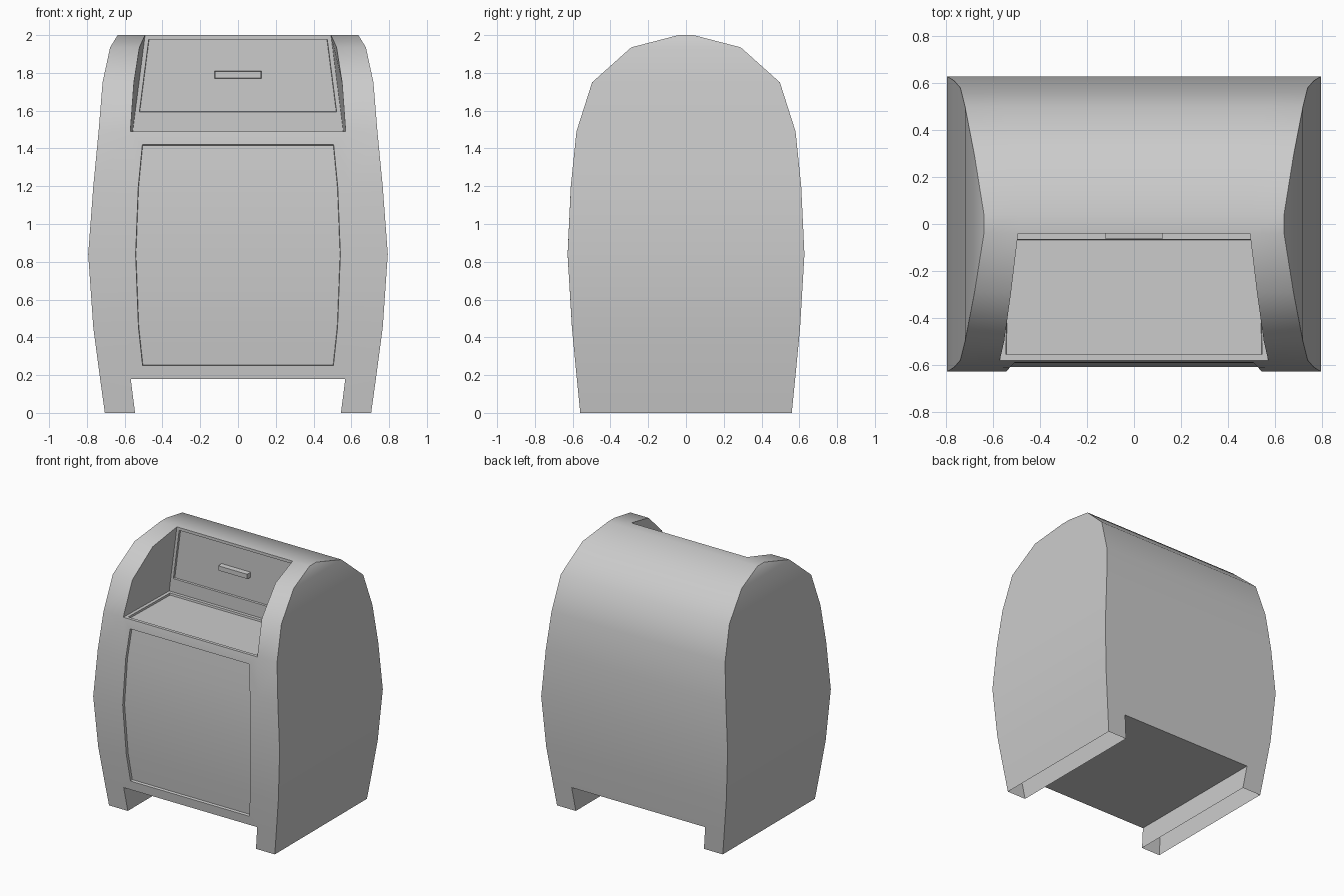
import bpy, bmesh, math

if "Cube" in bpy.data.objects:
    bpy.data.objects.remove(bpy.data.objects["Cube"])

# Stations from bottom to top: half depth, height, outer half width, inner strip half width
STATIONS = [
    (0.56, 0.0, 0.705, 0.545), (0.578, 0.18, 0.73, 0.568),
    (0.604, 0.45, 0.766, 0.597), (0.627, 0.84, 0.793, 0.612),
    (0.61, 1.2, 0.766, 0.598), (0.58, 1.49, 0.738, 0.57),
    (0.497, 1.75, 0.717, 0.551), (0.29, 1.935, 0.677, 0.522),
    (0.04, 2.0, 0.637, 0.492),
]
SHELF, TOP = 5, 8

bm = bmesh.new()


def row(y, z, outer, inner):
    return [bm.verts.new((x, y, z)) for x in (-outer, -inner, inner, outer)]


def sunken_panel(faces, margin, depth):
    """Inset a panel by a margin, then push it inwards."""
    bmesh.ops.inset_region(bm, faces=faces, thickness=margin, depth=0,
                           use_even_offset=True, use_boundary=True)
    bmesh.ops.inset_region(bm, faces=faces, thickness=0.002, depth=-depth,
                           use_even_offset=True, use_boundary=True)


# Shell wrapped from front bottom, over the top, to back bottom
rows = [row(-y, z, o, i) for y, z, o, i in STATIONS]
rows += [row(y, z, o, i) for y, z, o, i in reversed(STATIONS)]
last = len(rows) - 1
door = []
for r in range(last):
    a, b = rows[r], rows[r + 1]
    for c in (0, 1, 2):
        if c == 1 and (r in (0, last - 1) or SHELF <= r < TOP):
            continue  # openings for the leg gap and the hopper recess
        f = bm.faces.new((a[c], a[c + 1], b[c + 1], b[c]))
        if c == 1 and r < SHELF:
            door.append(f)

# Side walls
for r in range(TOP):
    for c in (0, 3):
        bm.faces.new((rows[r][c], rows[r + 1][c], rows[last - r - 1][c], rows[last - r][c]))

# Underside and inner leg walls (legs are open underneath)
f0, f1, b1, b0 = rows[0], rows[1], rows[last - 1], rows[last]
bm.faces.new((f1[1], f1[2], b1[2], b1[1]))
for c in (1, 2):
    bm.faces.new((f0[c], f1[c], b1[c], b0[c]))

# Hopper recess: floor, back wall and cheeks
low = [bm.verts.new((x, -0.04, 1.49)) for x in (-0.557, 0.557)]
mid = [bm.verts.new((x, -0.04, 1.572)) for x in (-0.547, 0.547)]
top = rows[TOP][1:3]
shelf = rows[SHELF][1:3]
hopper_floor = bm.faces.new((shelf[0], shelf[1], low[1], low[0]))
bm.faces.new((low[0], low[1], mid[1], mid[0]))
hopper_back = bm.faces.new((mid[0], mid[1], top[1], top[0]))
for s in (0, 1):
    rim = [rows[r][s + 1] for r in range(SHELF, TOP + 1)]
    bm.faces.new(rim + [mid[s], low[s]])

# Sunken door and hopper panels
bmesh.ops.recalc_face_normals(bm, faces=bm.faces)
sunken_panel(door, 0.07, 0.02)
sunken_panel([hopper_floor], 0.025, 0.015)
sunken_panel([hopper_back], 0.022, 0.015)

mesh = bpy.data.meshes.new("mailbox_body")
bm.to_mesh(mesh)
bm.free()
body = bpy.data.objects.new("mailbox_body", mesh)
bpy.context.collection.objects.link(body)
bpy.context.view_layer.objects.active = body
body.select_set(True)
bpy.ops.object.shade_smooth_by_angle(angle=math.radians(40))
body.select_set(False)

# Hopper handle
bpy.ops.mesh.primitive_cube_add(size=1, location=(0, -0.043, 1.79))
handle = bpy.context.object
handle.name = "hopper_handle"
handle.scale = (0.25, 0.04, 0.042)
for v in handle.data.vertices:
    if v.co.y < 0:  # slightly tapered front
        v.co.x *= 0.97
        v.co.z *= 0.85
